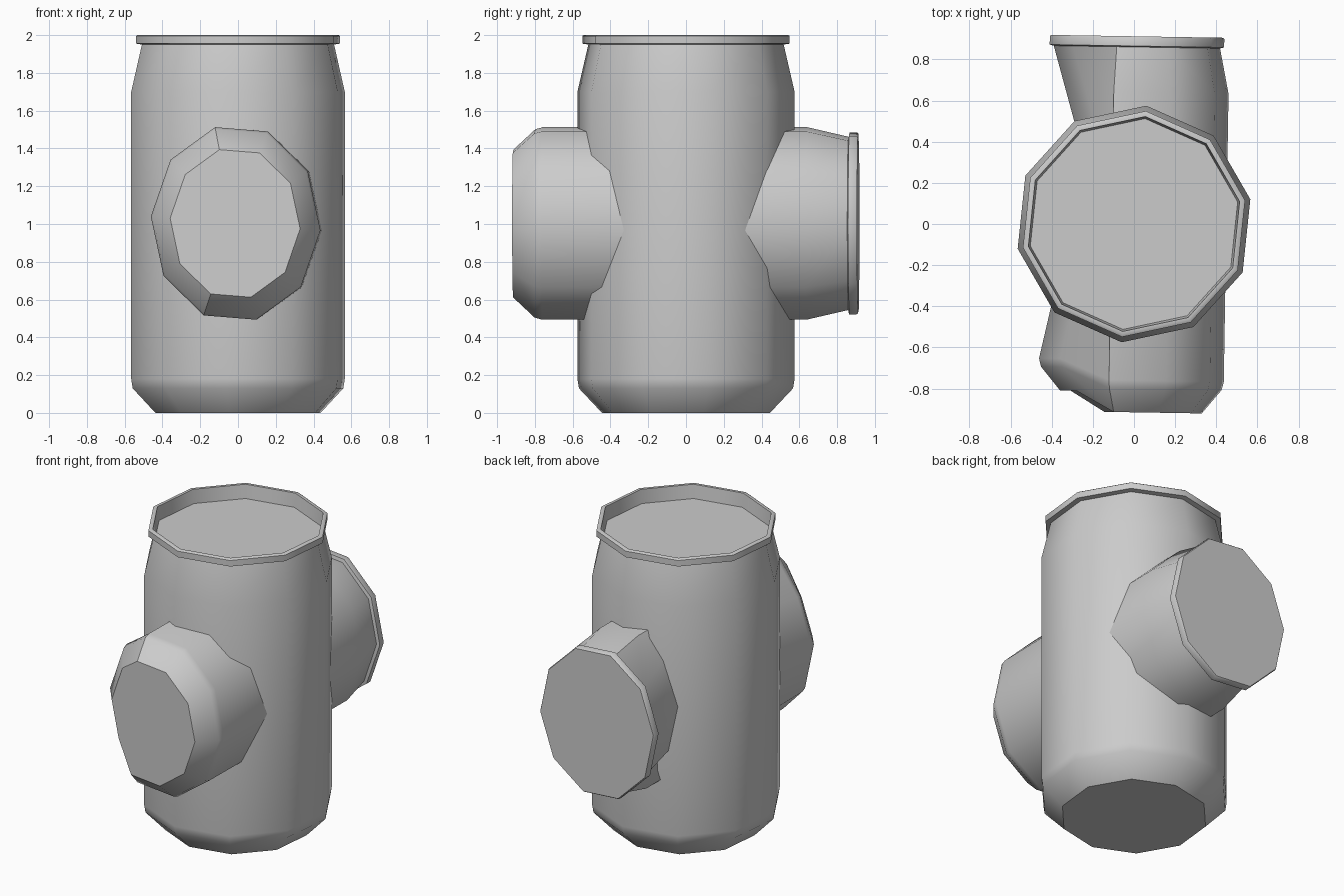
import bpy
import bmesh
from math import cos, sin, radians

if "Cube" in bpy.data.objects:
    bpy.data.objects.remove(bpy.data.objects["Cube"])

SIDES = 10

grey = bpy.data.materials.new("plain_grey")
grey.use_nodes = True
grey.diffuse_color = (0.6, 0.6, 0.6, 1)
grey.node_tree.nodes["Principled BSDF"].inputs["Base Color"].default_value = (0.6, 0.6, 0.6, 1)


def loft(name, profile, phase, place):
    """Skin decagonal rings along a profile of (radius, height) and cap both ends."""
    bm = bmesh.new()
    angles = [radians(phase + 360 * i / SIDES) for i in range(SIDES)]
    rings = [[bm.verts.new(place(r, h, a)) for a in angles] for r, h in profile]
    for low, high in zip(rings, rings[1:]):
        for i in range(SIDES):
            j = (i + 1) % SIDES
            bm.faces.new((low[i], low[j], high[j], high[i]))
    bm.faces.new(list(reversed(rings[0])))
    bm.faces.new(rings[-1])
    bmesh.ops.recalc_face_normals(bm, faces=bm.faces[:])
    mesh = bpy.data.meshes.new(name)
    bm.to_mesh(mesh)
    bm.free()
    mesh.materials.append(grey)
    obj = bpy.data.objects.new(name, mesh)
    bpy.context.collection.objects.link(obj)
    bpy.ops.object.select_all(action="DESELECT")
    obj.select_set(True)
    bpy.context.view_layer.objects.active = obj
    bpy.ops.object.shade_smooth_by_angle(angle=radians(42))
    return obj


def upright(r, h, a):
    return (r * cos(a), r * sin(a), h)


def crosswise(r, h, a):
    """Lay the ring along y, slightly turned and taller than wide, dented on one side."""
    across, turn = r * cos(a), 0.0165
    x, y, z = across + turn * h, h - turn * across, 1.003 + 1.167 * r * sin(a)
    if cos(a) < -0.7:
        if h < 0:
            y += 0.1
        elif h < 0.8:
            x, y = x + 0.2, y - 0.34
    return (x, y, z)


# Upright can: chamfered foot, straight wall, tapered neck, rim and sunken lid
loft("upright_can", [
    (0.447, 0), (0.57, 0.13), (0.578, 0.18), (0.578, 1.7), (0.52, 1.95),
    (0.552, 1.955), (0.552, 1.995), (0.545, 2), (0.525, 2), (0.515, 1.91),
], 12, upright)

# Crosswise can: chamfered front end, dented wall, neck and flush rim at the back
loft("crosswise_can", [
    (0.345, -0.915), (0.44, -0.8), (0.45, -0.76), (0.45, 0.64), (0.405, 0.86),
    (0.425, 0.865), (0.425, 0.905), (0.42, 0.912),
], -4, crosswise)
